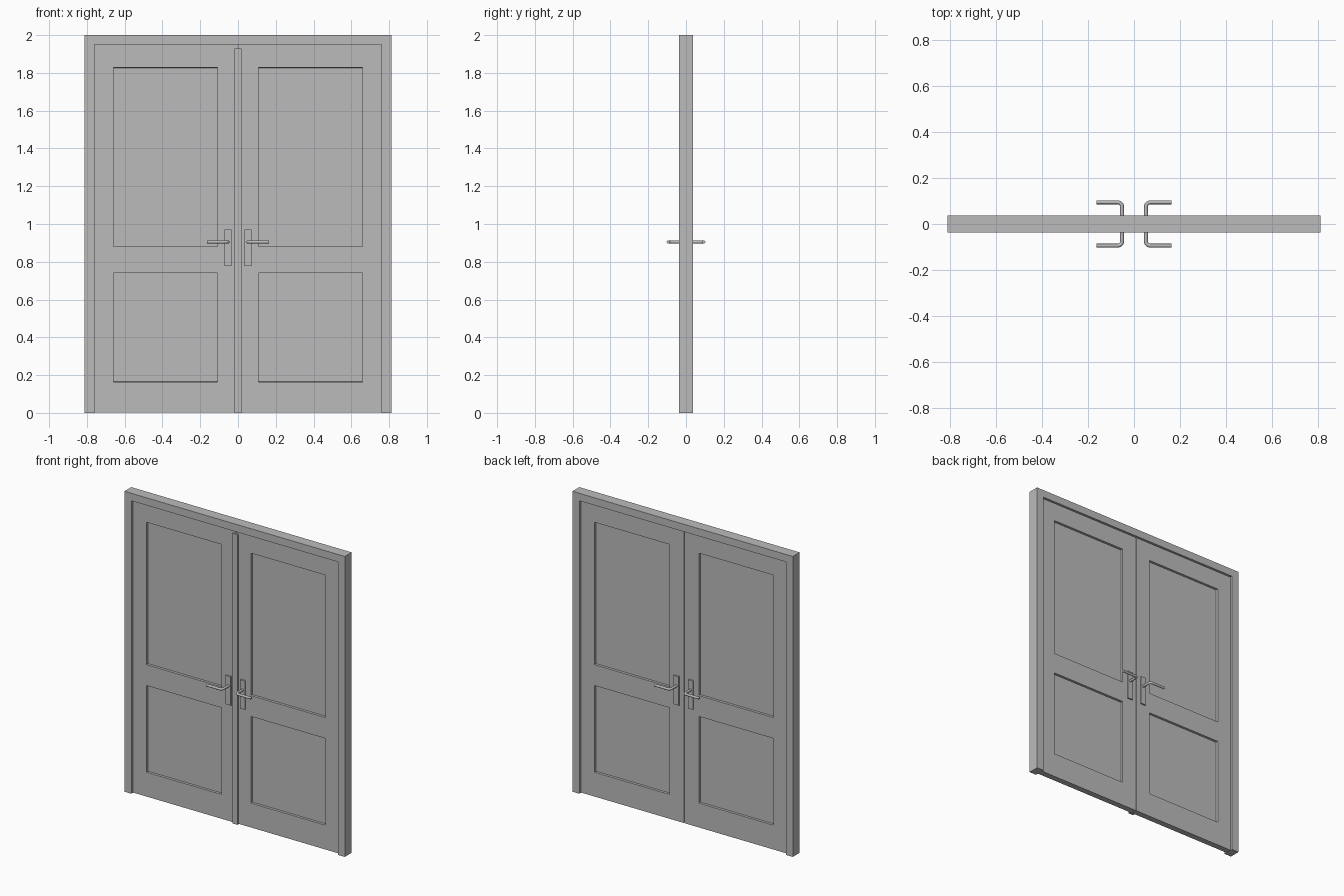
import bpy, bmesh, math
from mathutils import Vector

if "Cube" in bpy.data.objects:
    bpy.data.objects.remove(bpy.data.objects["Cube"])

grey = bpy.data.materials.new("plain grey")
grey.diffuse_color = (0.5, 0.5, 0.5, 1)
grey.use_nodes = True
grey.node_tree.nodes["Principled BSDF"].inputs["Base Color"].default_value = grey.diffuse_color

W, IN, TOP, D = 0.812, 0.76, 1.95, 0.036   # frame outer/inner half width, inner top, half depth
LEAF = 0.02                               # leaf half thickness


def add(name, bm):
    bmesh.ops.recalc_face_normals(bm, faces=bm.faces)
    me = bpy.data.meshes.new(name)
    bm.to_mesh(me)
    bm.free()
    me.materials.append(grey)
    ob = bpy.data.objects.new(name, me)
    bpy.context.collection.objects.link(ob)
    return ob


def box(name, lo, hi):
    bm = bmesh.new()
    bmesh.ops.create_cube(bm, size=1)
    for v in bm.verts:
        v.co = Vector([(a + b) / 2 + c * (b - a) for a, b, c in zip(lo, hi, v.co)])
    return add(name, bm)


def frame():
    # U-shaped outline extruded through the depth
    bm = bmesh.new()
    pts = [(-W, 0), (-IN, 0), (-IN, TOP), (IN, TOP), (IN, 0), (W, 0), (W, 2), (-W, 2)]
    f = bm.faces.new([bm.verts.new((x, -D, z)) for x, z in pts])
    r = bmesh.ops.extrude_face_region(bm, geom=[f])
    for v in r["geom"]:
        if isinstance(v, bmesh.types.BMVert):
            v.co.y = D
    add("door_frame", bm)


def leaf(name, s):
    # both faces as grids, panel cells sunk, then the rims joined
    xs = [0.002, 0.108, 0.66, IN]
    zs = [0.002, 0.164, 0.741, 0.88, 1.828, TOP]
    bm = bmesh.new()
    panels = []
    for y in (-LEAF, LEAF):
        g = [[bm.verts.new((s * x, y, z)) for z in zs] for x in xs]
        for i in range(3):
            for j in range(5):
                q = [g[i][j], g[i + 1][j], g[i + 1][j + 1], g[i][j + 1]]
                f = bm.faces.new(q)
                if i == 1 and j in (1, 3):
                    panels.append(f)
    rim = [e for e in bm.edges if e.is_boundary]
    bmesh.ops.bridge_loops(bm, edges=rim)
    bmesh.ops.recalc_face_normals(bm, faces=bm.faces)
    bmesh.ops.inset_individual(bm, faces=panels, thickness=0.001, use_even_offset=True)
    for f in panels:
        for v in f.verts:
            v.co.y = math.copysign(0.005, v.co.y)
    add(name, bm)


def lever(name, s, t):
    # round bar: spindle, bend, then grip pointing to the hinge side
    px, gy, r, R = 0.052, 0.094, 0.0085, 0.018
    pts = [(px, LEAF)]
    for k in range(7):
        a = math.pi / 2 * k / 6
        pts.append((px + R * (1 - math.cos(a)), gy - R + R * math.sin(a)))
    pts.append((0.164, gy))
    cu = bpy.data.curves.new(name, "CURVE")
    cu.dimensions = "3D"
    cu.bevel_depth = r
    cu.bevel_resolution = 3
    cu.use_fill_caps = True
    sp = cu.splines.new("POLY")
    sp.points.add(len(pts) - 1)
    for p, (x, y) in zip(sp.points, pts):
        p.co = (s * x, t * y, 0.905, 1)
    cu.materials.append(grey)
    ob = bpy.data.objects.new(name, cu)
    bpy.context.collection.objects.link(ob)
    bpy.ops.object.select_all(action="DESELECT")
    ob.select_set(True)
    bpy.context.view_layer.objects.active = ob
    bpy.ops.object.convert(target="MESH")
    bpy.ops.object.shade_smooth_by_angle(angle=math.radians(40))


frame()
for side, s in (("left", -1), ("right", 1)):
    leaf(side + "_door_leaf", s)
    for face, t in (("front", -1), ("back", 1)):
        y = sorted((t * (LEAF - 0.001), t * (LEAF + 0.009)))
        x = sorted((s * 0.034, s * 0.071))
        box(f"{side}_{face}_handle_plate", (x[0], y[0], 0.778), (x[1], y[1], 0.97))
        lever(f"{side}_{face}_lever", s, t)

# cover strip over the meeting edges, front only
box("meeting_strip", (-0.0185, -0.033, 0), (0.0185, -LEAF + 0.001, 1.93))
